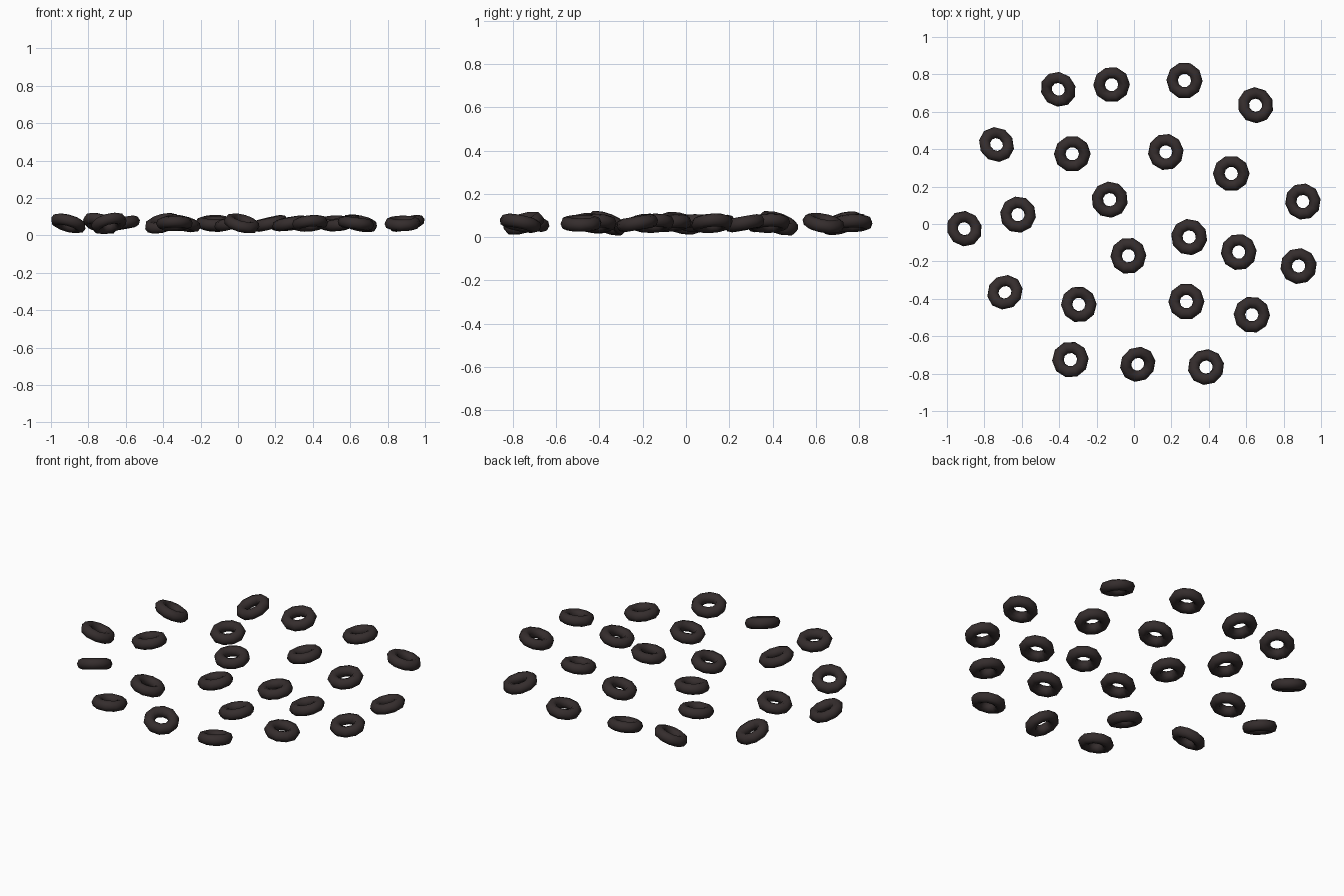
import bpy, math, random
from mathutils import Vector, Matrix

random.seed(4)

mat = bpy.data.materials.new("dark olive brown")
mat.diffuse_color = (0.035, 0.026, 0.026, 1)

# Each ring: centre x, centre y, then lean of its axis along two slanted directions
RINGS = [
    (-0.405, 0.72, -.38, -.10), (-0.12, 0.745, -.12, -.20), (0.27, 0.767, -.15, .07),
    (0.65, 0.635, .27, .03), (-0.735, 0.425, .40, .10), (-0.33, 0.375, -.08, -.15),
    (0.17, 0.385, -.20, .10), (0.52, 0.27, -.12, -.13), (-0.13, 0.13, -.05, -.12),
    (0.903, 0.12, -.22, .07), (-0.907, -0.025, .35, .05), (-0.62, 0.05, -.12, .12),
    (0.295, -0.07, -.15, 0), (-0.03, -0.17, -.17, .12), (0.56, -0.15, -.20, .08),
    (0.88, -0.225, -.10, -.13), (-0.69, -0.365, 0, .42), (-0.295, -0.43, .27, -.02),
    (0.28, -0.415, -.15, .12), (0.63, -0.485, .10, -.07), (-0.34, -0.725, .07, .13),
    (0.02, -0.75, .04, -.36), (0.385, -0.765, .03, .22),
]
A = math.radians(35)

# Scattered sliced rings, each tilted its own way
for i, (x, y, lu, lw) in enumerate(RINGS):
    bpy.ops.mesh.primitive_torus_add(major_segments=10, minor_segments=8,
                                     major_radius=0.067, minor_radius=0.031)
    ob = bpy.context.object
    ob.name = f"olive_ring_{i + 1}"
    n = Vector((lu * math.cos(A) - lw * math.sin(A),
                lu * math.sin(A) + lw * math.cos(A),
                math.sqrt(1 - lu * lu - lw * lw)))
    tilt = Vector((0, 0, 1)).rotation_difference(n).to_matrix().to_4x4()
    spin = Matrix.Rotation(random.uniform(0, math.tau), 4, 'Z')
    ob.matrix_world = Matrix.Translation((x, y, 0.064)) @ tilt @ spin
    ob.data.materials.append(mat)
    bpy.ops.object.shade_smooth()
